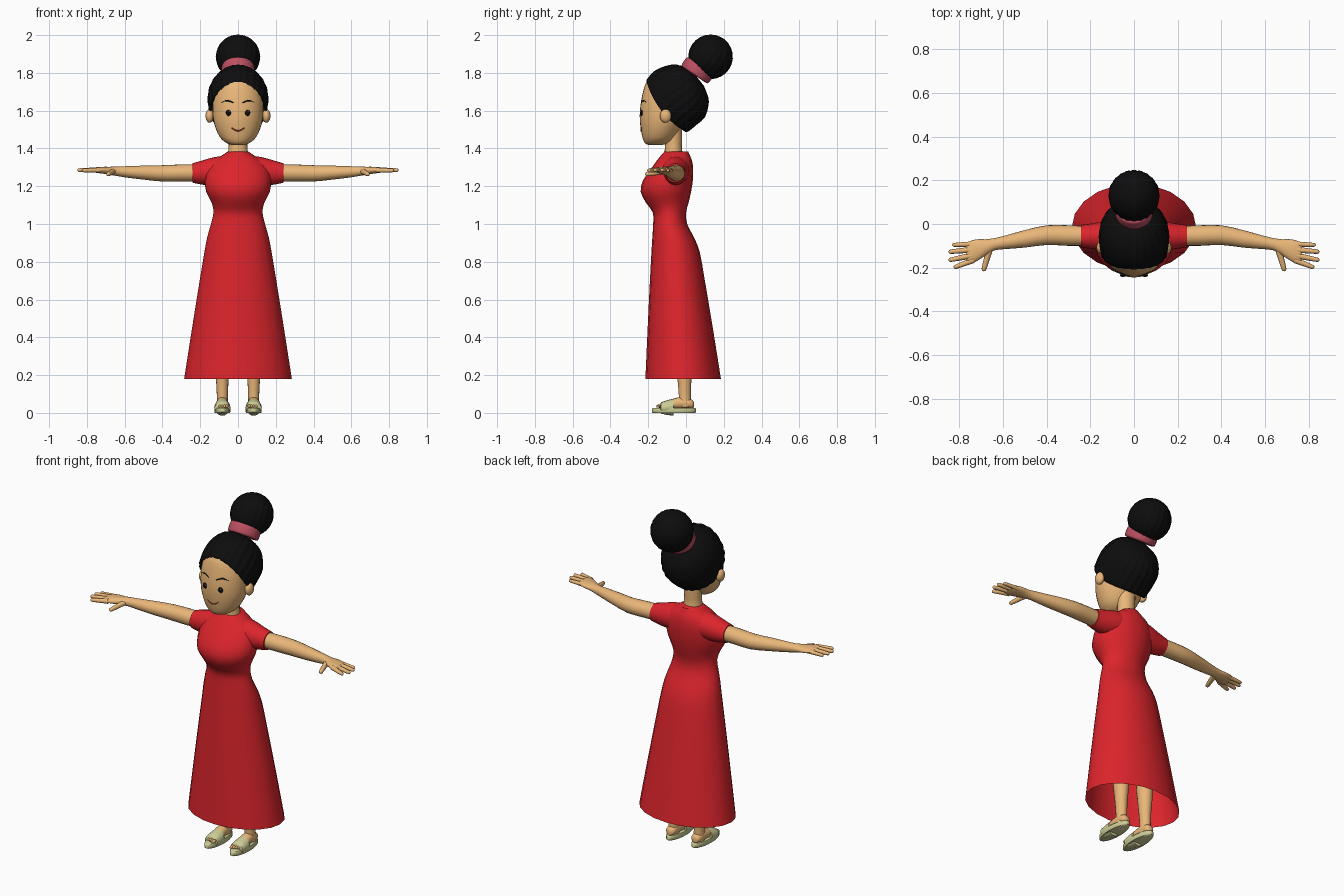
import bpy, bmesh, math
from mathutils import Vector as V

if "Cube" in bpy.data.objects:
    bpy.data.objects.remove(bpy.data.objects["Cube"])


def material(name, r, g, b):
    m = bpy.data.materials.new(name)
    m.diffuse_color = (r, g, b, 1)
    m.use_nodes = True
    m.node_tree.nodes["Principled BSDF"].inputs["Base Color"].default_value = m.diffuse_color
    return m


SKIN = material("skin", 0.82, 0.47, 0.19)
RED = material("red_cloth", 0.72, 0.018, 0.025)
BLACK = material("black", 0.004, 0.004, 0.004)
PINK = material("pink", 0.5, 0.08, 0.12)
LIP = material("lip", 0.45, 0.06, 0.04)
CREAM = material("sandal_cream", 0.6, 0.6, 0.3)
WHITE = material("white", 0.9, 0.9, 0.9)


def spline(a, b, c, d, t):
    return b + ((c - a) * t + (2 * a - 5 * b + 4 * c - d) * t * t + (3 * b - a - 3 * c + d) * t ** 3) / 2


def loft(name, secs, mat, n=20, sub=2, caps=(True, True), ridges=0, depth=0.0):
    """Skin a row of elliptical sections (centre, half axis A, half axis B)."""
    rows = []
    for i in range(len(secs) - 1):
        a, b, c, d = secs[max(i - 1, 0)], secs[i], secs[i + 1], secs[min(i + 2, len(secs) - 1)]
        for k in range(sub):
            rows.append([spline(a[j], b[j], c[j], d[j], k / sub) for j in range(3)])
    rows.append(secs[-1])
    bm = bmesh.new()
    rings = []
    for c, a, b in rows:
        ring = []
        for k in range(n):
            t = 2 * math.pi * k / n
            s = 1 + depth * (abs(math.cos(ridges * t / 2)) - 1)
            ring.append(bm.verts.new(c + (a * math.cos(t) + b * math.sin(t)) * s))
        rings.append(ring)
    for r, q in zip(rings, rings[1:]):
        for k in range(n):
            bm.faces.new((r[k], r[(k + 1) % n], q[(k + 1) % n], q[k]))
    if caps[0]:
        bm.faces.new(rings[0][::-1])
    if caps[1]:
        bm.faces.new(rings[-1])
    bmesh.ops.recalc_face_normals(bm, faces=bm.faces)
    me = bpy.data.meshes.new(name)
    bm.to_mesh(me)
    bm.free()
    ob = bpy.data.objects.new(name, me)
    bpy.context.collection.objects.link(ob)
    return finish(ob, name, mat)


def finish(ob, name, mat):
    ob.name = name
    ob.data.materials.append(mat)
    bpy.ops.object.select_all(action="DESELECT")
    ob.select_set(True)
    bpy.context.view_layer.objects.active = ob
    bpy.ops.object.shade_smooth_by_angle(angle=math.radians(50))
    return ob


def zsec(z, hx, y0, y1, x=0):      # horizontal section
    return V((x, (y0 + y1) / 2, z)), V((hx, 0, 0)), V((0, (y1 - y0) / 2, 0))


def xsec(x, y, z, ry, rz):         # section across an arm
    return V((x, y, z)), V((0, ry, 0)), V((0, 0, rz))


def ysec(y, x, z, rx, rz):         # section across a foot
    return V((x, y, z)), V((rx, 0, 0)), V((0, 0, rz))


def tube(name, pts, radii, mat, n=8, ref=(0, 0, 1)):
    pts = [V(p) for p in pts]
    secs = []
    for i, p in enumerate(pts):
        d = pts[min(i + 1, len(pts) - 1)] - pts[max(i - 1, 0)]
        a = d.cross(V(ref)).normalized()
        secs.append((p, a * radii[i], d.cross(a).normalized() * radii[i]))
    return loft(name, secs, mat, n)


def ball(name, loc, size, mat):
    bpy.ops.mesh.primitive_uv_sphere_add(segments=16, ring_count=10, location=loc)
    ob = bpy.context.object
    ob.scale = size
    return finish(ob, name, mat)


# dress: long open skirt, waist, bust and neckline
dress = [(.18, .285, -.215, .185), (.45, .243, -.203, .142), (.7, .203, -.191, .1), (.85, .178, -.183, .073),
         (.93, .163, -.178, .042), (1.0, .143, -.174, .006), (1.06, .13, -.175, 0), (1.11, .138, -.21, .013),
         (1.17, .168, -.24, .027), (1.23, .176, -.228, .036), (1.29, .165, -.187, .038),
         (1.335, .13, -.155, .032), (1.36, .09, -.135, .022), (1.383, .056, -.115, .012)]
loft("dress", [zsec(*s) for s in dress], RED, 20, 2, (False, True))

# neck and face
loft("neck", [zsec(1.33, .06, -.12, -.01), zsec(1.4, .05, -.112, -.022),
              zsec(1.45, .05, -.112, -.02), zsec(1.53, .055, -.12, -.02)], SKIN)
FACE = [(1.418, .03, -.195, -.13), (1.428, .06, -.217, -.09), (1.46, .096, -.231, -.055), (1.53, .126, -.243, -.015),
        (1.6, .134, -.244, .0), (1.68, .131, -.232, 0), (1.75, .108, -.21, 0), (1.79, .06, -.165, -.03)]
loft("face", [zsec(*s) for s in FACE], SKIN, 32, 3)


def on_face(x, z):
    for a, b in zip(FACE, FACE[1:]):
        if a[0] <= z <= b[0]:
            t = (z - a[0]) / (b[0] - a[0])
            hx, y0, y1 = (a[j] + (b[j] - a[j]) * t for j in (1, 2, 3))
            return V((x, (y0 + y1) / 2 - (y1 - y0) / 2 * math.sqrt(1 - (x / hx) ** 2), z))


# hair: ridged dome whose rim follows the sloping hairline
N, U = V((0, .789, .614)), V((0, -.614, .789))
MID = V((0, -.105, 1.62))
dome = [(.04, 0, .135, .115), (0, 0, .168, .148), (.02, .003, .178, .156), (.07, .007, .181, .162),
        (.128, .002, .172, .152), (.181, .006, .138, .122), (.207, 0, .098, .088), (.226, 0, .035, .033)]
hair = loft("hair", [(MID + N * u + U * c, V((hx, 0, 0)), U * hv) for u, c, hv, hx in dome],
            BLACK, 96, 2, ridges=24, depth=.035)
for v in hair.data.vertices:       # side locks dip in front of the ears
    d = v.co - MID
    v.co -= N * .032 * max(0, 1 - (d.dot(U) / .17) ** 2) * max(0, 1 - d.dot(N) / .08)

# bun and its band, both on a tilted axis
D, E = V((0, .56, .83)), V((0, -.83, .56))


def tilted(c, t, r):
    return V(c) + D * t, V((r, 0, 0)), E * r


loft("bun", [tilted((0, .13, 1.885), -.118 * math.cos(a), .118 * math.sin(a))
             for a in (math.pi * (i + .3) / 12.6 for i in range(13))], BLACK, 80, 1, ridges=20, depth=.035)
loft("hair_band", [tilted((0, .062, 1.815), t, r) for t, r in
                   ((-.032, .07), (-.028, .084), (-.012, .087), (.012, .087), (.026, .083), (.03, .07))], PINK, 32)

# mouth
tube("mouth", [on_face(x, 1.494 + 14 * x * x) - V((0, .001, 0)) for x in (-.036, -.024, -.012, 0, .012, .024, .036)],
     [.0015, .003, .0035, .004, .0035, .003, .0015], LIP, ref=(0, 1, 0))

for s, side in ((-1, "right"), (1, "left")):
    # eyes, brows and ears
    eye = on_face(s * .05, 1.588)
    ball(side + "_eye", eye, (.015, .008, .016), BLACK)
    ball(side + "_eye_glint", eye + V((.004, -.007, .006)), (.003, .002, .003), WHITE)
    tube(side + "_brow", [on_face(s * x, z) for x, z in ((.022, 1.64), (.04, 1.649), (.062, 1.653), (.088, 1.642))],
         [.002, .004, .004, .0015], BLACK, ref=(0, 1, 0))
    ball(side + "_ear", (s * .15, -.108, 1.572), (.022, .03, .036), SKIN)

    # sleeve and arm
    loft(side + "_sleeve", [xsec(s * x, *r) for x, *r in (
        (.06, -.055, 1.285, .075, .075), (.12, -.056, 1.281, .072, .074), (.18, -.056, 1.273, .06, .066),
        (.242, -.056, 1.27, .052, .051))], RED, 20)
    loft(side + "_arm", [xsec(s * x, *r) for x, *r in (
        (.2, -.055, 1.27, .045, .045), (.3, -.053, 1.27, .047, .045), (.4, -.051, 1.268, .045, .043),
        (.5, -.068, 1.272, .04, .037), (.59, -.084, 1.276, .031, .03), (.64, -.093, 1.279, .028, .025),
        (.68, -.107, 1.282, .037, .021), (.72, -.12, 1.285, .05, .018), (.755, -.131, 1.286, .051, .014),
        (.77, -.134, 1.286, .04, .007))], SKIN, 20)

    # fingers and thumb
    for name, p, q, r in (("little_finger", (.735, -.092, 1.285), (.833, -.096, 1.283), .0105),
                          ("ring_finger", (.745, -.118, 1.287), (.85, -.128, 1.285), .0115),
                          ("middle_finger", (.745, -.145, 1.287), (.85, -.166, 1.285), .0115),
                          ("index_finger", (.735, -.165, 1.285), (.826, -.2, 1.283), .0115),
                          ("thumb", (.662, -.115, 1.278), (.69, -.216, 1.262), .013)):
        a, b = V((s * p[0], *p[1:])), V((s * q[0], *q[1:]))
        tube(side + "_" + name, [a.lerp(b, t) for t in (0, .3, .6, .9, .97, 1)],
             [r * 1.25, r * 1.1, r, r * .85, r * .6, r * .15], SKIN, 10)

    # leg and foot
    x = s * .083
    loft(side + "_leg", [zsec(z, r, y - r * 1.1, y + r * 1.1, x) for z, r, y in (
        (.03, .03, -.005), (.09, .029, -.006), (.17, .033, -.008), (.3, .043, -.01),
        (.45, .046, -.02), (.6, .056, -.035), (.8, .07, -.05))], SKIN, 16)
    loft(side + "_foot", [ysec(y, x, z, rx, rz) for y, z, rx, rz in (
        (.042, .042, .012, .014), (.03, .047, .027, .024), (-.01, .052, .031, .032), (-.05, .05, .032, .03),
        (-.09, .043, .035, .022), (-.125, .038, .034, .015))], SKIN, 16)
    for i in range(5):             # toes, the big one on the inner side
        tx, tip = x - s * (.024 - .0125 * i), -.157 + .006 * i
        tube(side + "_toe", [(tx, -.11, .036), (tx, tip + .02, .036), (tx, tip + .004, .035), (tx, tip, .034)],
             [.009, .009 - .0007 * i, .007, .002], SKIN, 8)

    # sandal: sole and arched strap
    loft(side + "_sandal_sole", [(V((x, -.064, z)), V((.042 * k, 0, 0)), V((0, .117 * k, 0)))
                                 for z, k in ((0, .95), (.004, 1), (.022, 1), (.027, .96))], CREAM, 24, 1)
    loft(side + "_sandal_strap", [ysec(y, x, z, rx, rz) for y, z, rx, rz in (
        (-.065, .03, .036, .04), (-.067, .03, .041, .045), (-.1, .028, .043, .039),
        (-.132, .026, .041, .03), (-.134, .026, .037, .026))], CREAM, 20, 1)
